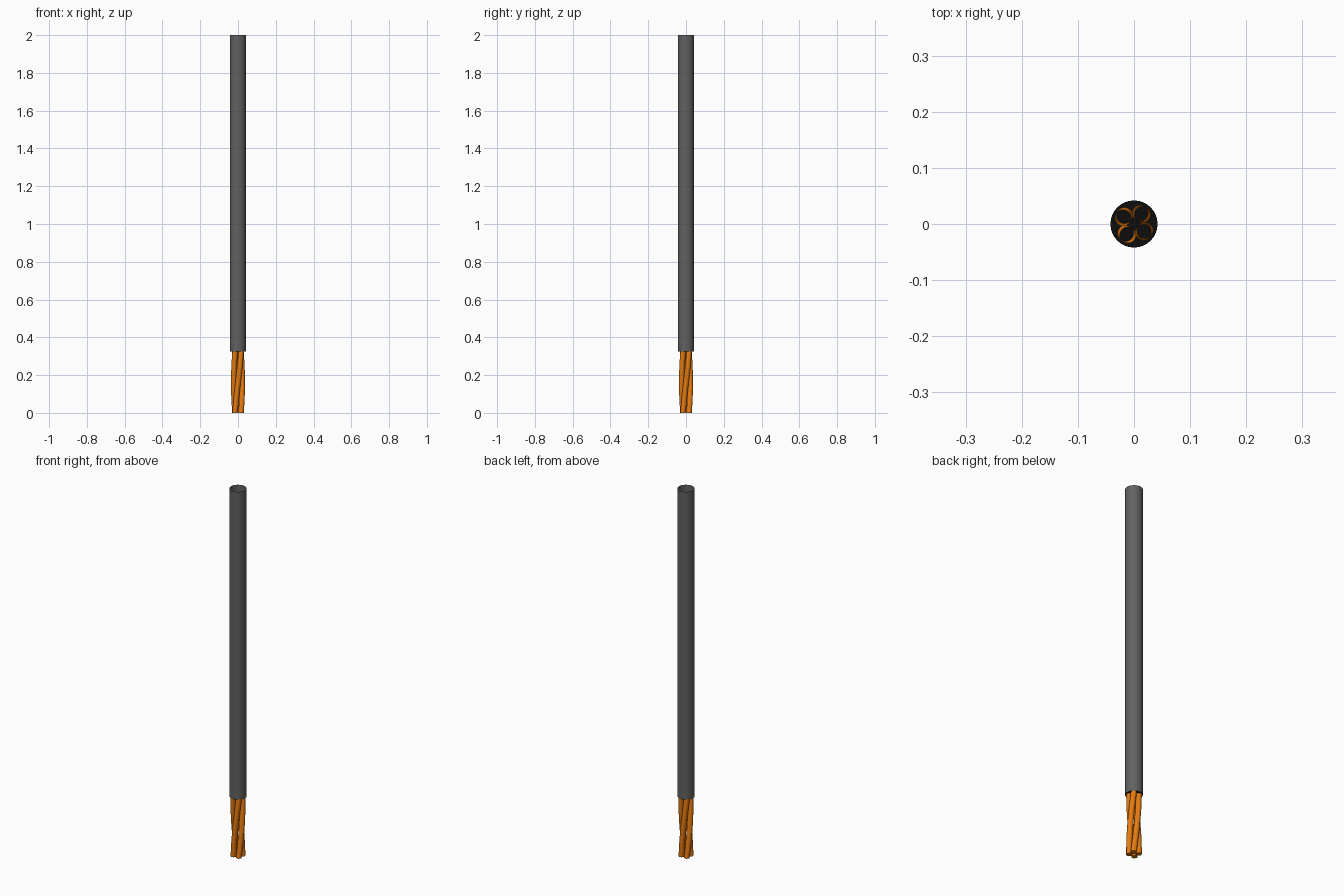
import bpy, bmesh, math

if "Cube" in bpy.data.objects:
    bpy.data.objects.remove(bpy.data.objects["Cube"])

def material(name, rgb):
    m = bpy.data.materials.new(name)
    m.diffuse_color = (*rgb, 1)
    m.use_nodes = True
    m.node_tree.nodes["Principled BSDF"].inputs["Base Color"].default_value = m.diffuse_color
    return m

grey = material("grey jacket", (0.12, 0.12, 0.12))
black = material("black core", (0.004, 0.004, 0.004))
copper = material("copper orange", (0.8, 0.2, 0.005))

BASE, TOP, RADIUS = 0.325, 2.0, 0.042
STRAND_R, ORBIT, STRAND_TOP = 0.0145, 0.0225, 0.38
TURN = math.radians(90) / 0.32          # twist per unit of height

def add_object(name, bm, mat):
    me = bpy.data.meshes.new(name)
    bm.to_mesh(me)
    bm.free()
    me.materials.append(mat)
    for p in me.polygons:
        p.use_smooth = True
    ob = bpy.data.objects.new(name, me)
    bpy.context.collection.objects.link(ob)
    bpy.context.view_layer.objects.active = ob
    ob.select_set(True)
    bpy.ops.object.shade_smooth_by_angle(angle=math.radians(40))
    ob.select_set(False)
    return ob

def ring(bm, cx, cy, z, r, n):
    return [bm.verts.new((cx + r * math.cos(2 * math.pi * i / n),
                          cy + r * math.sin(2 * math.pi * i / n), z)) for i in range(n)]

def tube(name, rings, r, n, mat, cap_bottom=False):
    bm = bmesh.new()
    loops = [ring(bm, x, y, z, r, n) for x, y, z in rings]
    for a, b in zip(loops, loops[1:]):
        for i in range(n):
            j = (i + 1) % n
            bm.faces.new((a[i], a[j], b[j], b[i]))
    if cap_bottom:
        bm.faces.new(loops[0][::-1])
    return add_object(name, bm, mat)

# Jacket: open sleeve
tube("jacket", [(0, 0, BASE), (0, 0, TOP)], RADIUS, 32, grey)

# Dark disc closing the lower end of the sleeve
bm = bmesh.new()
bm.faces.new(ring(bm, 0, 0, BASE + 0.004, RADIUS, 32)[::-1])
add_object("core_disc", bm, black)

# Four twisted conductor strands
for k in range(4):
    path = []
    for s in range(17):
        z = STRAND_TOP * s / 16
        a = math.radians(45 + 90 * k) + TURN * z
        path.append((ORBIT * math.cos(a), ORBIT * math.sin(a), z))
    tube(f"strand_{k + 1}", path, STRAND_R, 16, copper, cap_bottom=True)
